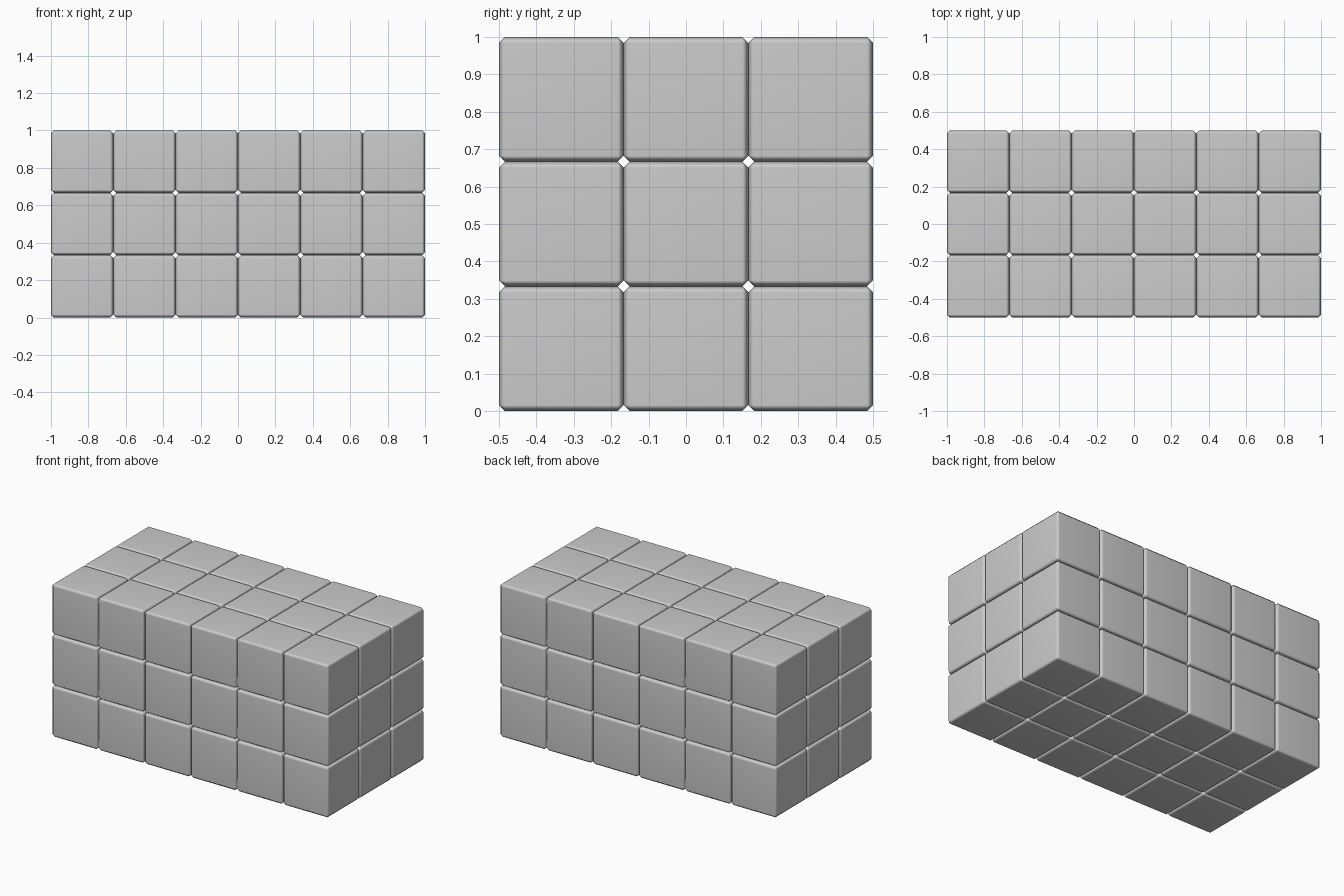
import bpy

if "Cube" in bpy.data.objects:
    bpy.data.objects.remove(bpy.data.objects["Cube"])

COUNTS = (6, 3, 3)   # blocks along x, y, z
SIZE = 1 / 3         # edge length of one block
CHAMFER = 0.016

# One corner block, repeated into a full stack
start = (-(COUNTS[0] - 1) * SIZE / 2, -(COUNTS[1] - 1) * SIZE / 2, SIZE / 2)
bpy.ops.mesh.primitive_cube_add(size=SIZE, location=start)
stack = bpy.context.object
stack.name = "block_stack"
bpy.ops.object.shade_smooth()

# Chamfered edges with flat-looking main faces
bevel = stack.modifiers.new("chamfer", 'BEVEL')
bevel.width = CHAMFER
bevel.segments = 1
bevel.limit_method = 'NONE'
stack.modifiers.new("flat_faces", 'WEIGHTED_NORMAL')

# Repeat the block along each axis
for axis, count in enumerate(COUNTS):
    array = stack.modifiers.new("repeat_" + "xyz"[axis], 'ARRAY')
    array.count = count
    array.use_relative_offset = False
    array.use_constant_offset = True
    array.constant_offset_displace = [SIZE if i == axis else 0 for i in range(3)]
